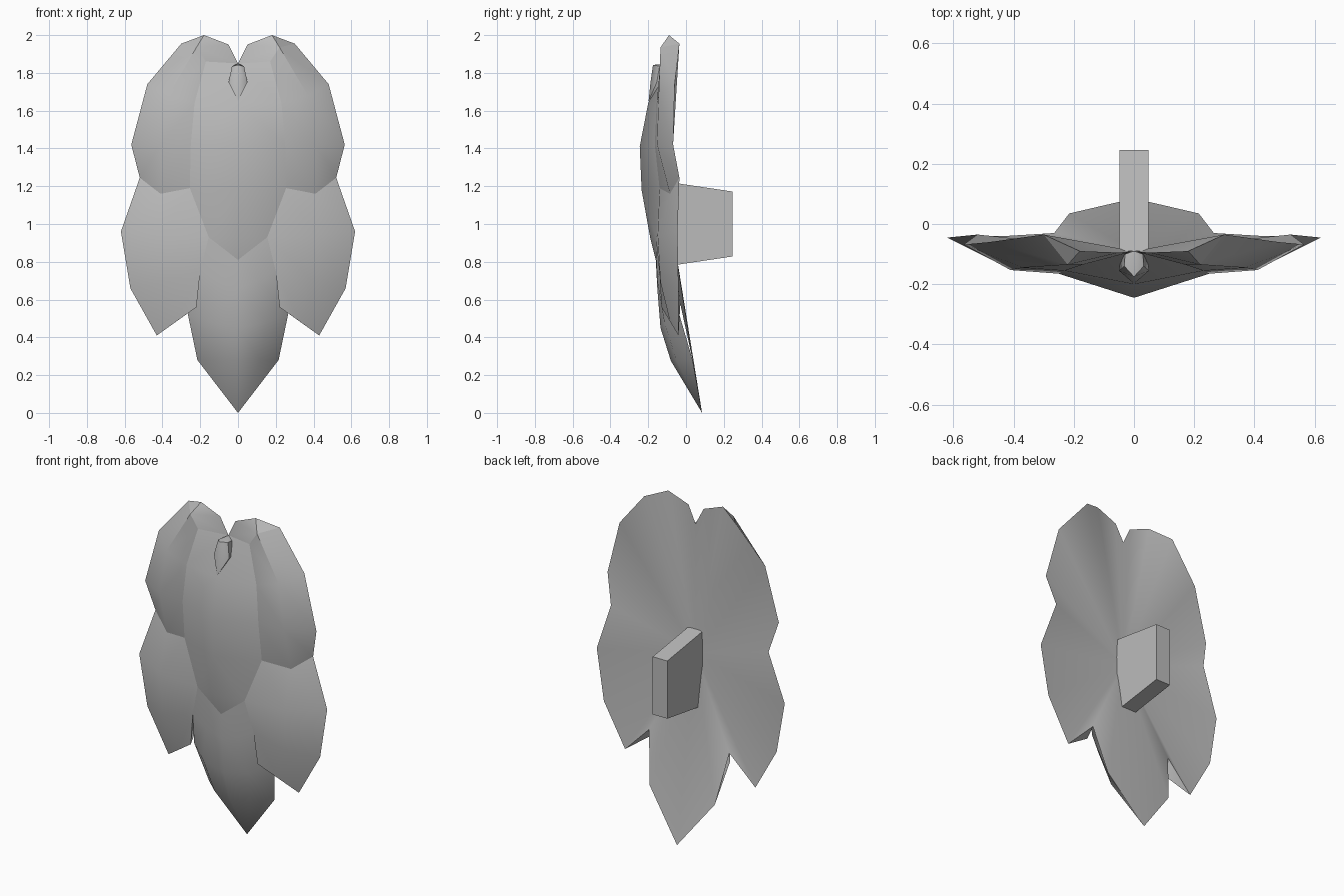
import bpy, bmesh, math
from mathutils import Vector

cube = bpy.data.objects.get("Cube")
if cube:
    bpy.data.objects.remove(cube)

grey = bpy.data.materials.new("plain grey")
grey.use_nodes = True
COLOUR = (0.5, 0.5, 0.5, 1)
grey.diffuse_color = COLOUR
grey.node_tree.nodes["Principled BSDF"].inputs["Base Color"].default_value = COLOUR


def finish(name, bm, facing=None, mirror=True, smooth=True):
    """Turn a mesh into a shaded object, mirrored if it is a half."""
    bmesh.ops.remove_doubles(bm, verts=bm.verts, dist=0.001)
    bm.normal_update()
    if facing is not None:
        total = sum((f.normal * f.calc_area() for f in bm.faces), Vector())
        if total.dot(Vector(facing)) < 0:
            bmesh.ops.reverse_faces(bm, faces=bm.faces)
    mesh = bpy.data.meshes.new(name)
    bm.to_mesh(mesh)
    bm.free()
    mesh.materials.append(grey)
    obj = bpy.data.objects.new(name, mesh)
    bpy.context.collection.objects.link(obj)
    if mirror:
        mod = obj.modifiers.new("mirror", 'MIRROR')
        mod.merge_threshold = 0.002
    if smooth:
        bpy.ops.object.select_all(action='DESELECT')
        obj.select_set(True)
        bpy.context.view_layer.objects.active = obj
        bpy.ops.object.shade_smooth_by_angle(angle=math.radians(40))
    return obj


def strip(name, rows):
    """Skin a petal between successive rows of points."""
    bm = bmesh.new()
    grid = [[bm.verts.new(p) for p in row] for row in rows]
    for upper, lower in zip(grid, grid[1:]):
        for i in range(len(upper) - 1):
            bm.faces.new((upper[i], upper[i + 1], lower[i + 1], lower[i]))
    return finish(name, bm, (0, -1, 0))


def fan(name, hub, rim, facing):
    """Triangles from one hub to a line of rim points."""
    bm = bmesh.new()
    centre = bm.verts.new(hub)
    verts = [bm.verts.new(p) for p in rim]
    for a, b in zip(verts, verts[1:]):
        bm.faces.new((centre, a, b))
    return finish(name, bm, facing)


# Shared corner points
notch = (0, -.09, 1.85)
lobe_in, lobe_top, lobe_out = (.05, -.095, 1.95), (.18, -.09, 2), (.3, -.035, 1.955)
seam = [(.17, -.135, 1.86), (.23, -.155, 1.64), (.25, -.165, 1.42),
        (.255, -.14, 1.19), (.155, -.16, .93), (.2, -.14, .75), (.22, -.13, .56)]
edge = [lobe_out, (.48, -.06, 1.74), (.565, -.068, 1.42), (.52, -.035, 1.245),
        (.62, -.045, .96), (.57, -.04, .66), (.43, -.04, .41)]
leaf_edge = [(.265, -.03, .575), (.215, .035, .28), (0, .085, 0)]
crest = [notch, (0, -.2, 1.64), (0, -.245, 1.41), (0, -.235, 1.18), (0, -.19, .93)]
centre_tip = (0, -.16, .81)

# Centre petal
strip("centre_petal", list(zip(crest, seam)) + [(centre_tip, centre_tip)])

# Upper and lower side petals
bulge = [(.22, -.135, 1.935), (.37, -.145, 1.68), (.41, -.153, 1.42),
         (.41, -.085, 1.16), (.41, -.15, .94), (.4, -.135, .69), (.325, -.085, .485)]
side_rows = list(zip(seam, bulge, edge))
strip("upper_petals", side_rows[:4])
strip("lower_petals", side_rows[3:])

# Sloping lobe tops beside the notch
fan("lobe_tops", bulge[0], [seam[0], notch, lobe_in, lobe_top, lobe_out], (0, -1, 1))

# Bottom leaf
leaf_tip = leaf_edge[-1]
strip("bottom_leaf", [
    (centre_tip, (.0775, -.16, .87), seam[4]),
    ((0, -.152, .66), (.11, -.152, .7), seam[5]),
    ((0, -.135, .45), (.15, -.115, .48), (.265, -.035, .52)),
    ((0, -.08, .275), (.12, -.05, .278), leaf_edge[1]),
    (leaf_tip, leaf_tip, leaf_tip)])

# Inner walls of the lower petal tips
fan("petal_inner_walls", seam[6], [seam[5], leaf_edge[0], edge[-1]], (-1, 0, -1))

# Small stem nub in the notch
stem_tip = (0, -.198, 1.65)
strip("stem", [
    (notch, notch, notch),
    ((0, -.175, 1.842), (.032, -.14, 1.835), (.03, -.1, 1.83)),
    ((0, -.188, 1.75), (.05, -.155, 1.75), (.045, -.12, 1.75)),
    (stem_tip, stem_tip, stem_tip)])

# Back skin
fan("back_skin", (0, -.09, 1.08),
    [notch, lobe_in, lobe_top] + edge + leaf_edge, (0, 1, 0))

# Tapered mounting peg
bm = bmesh.new()
bmesh.ops.create_cube(bm, size=1)
for v in bm.verts:
    rear = v.co.y > 0
    half = .172 if rear else .222
    v.co = (math.copysign(.048, v.co.x), .245 if rear else -.09,
            1 + math.copysign(half, v.co.z))
finish("mounting_peg", bm, mirror=False, smooth=False)
